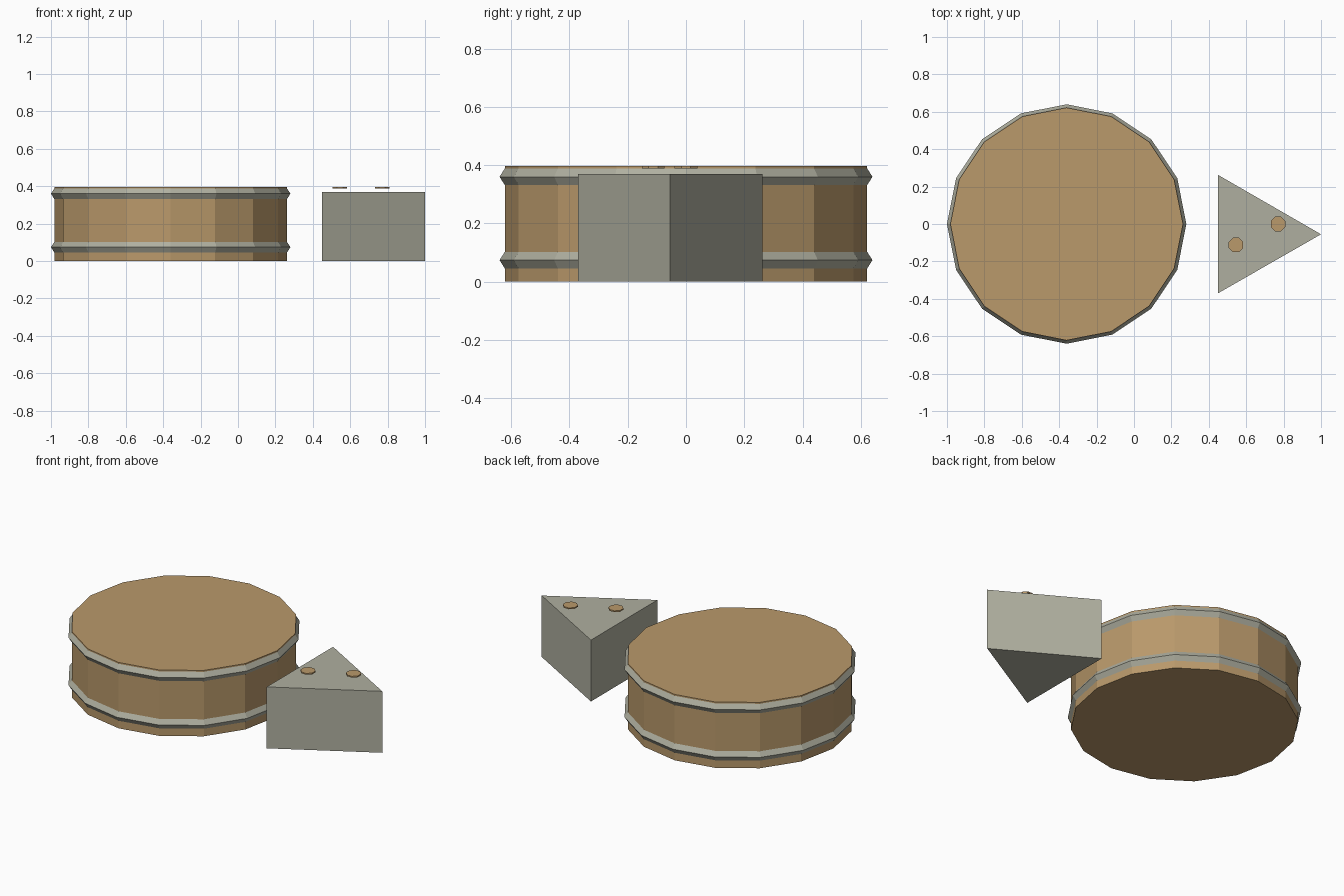
import bpy
import math

cube = bpy.data.objects.get("Cube")
if cube:
    bpy.data.objects.remove(cube, do_unlink=True)


def make_material(name, rgb):
    mat = bpy.data.materials.new(name)
    mat.use_nodes = True
    mat.diffuse_color = (*rgb, 1)
    mat.node_tree.nodes["Principled BSDF"].inputs["Base Color"].default_value = (*rgb, 1)
    return mat


TAN = make_material("tan", (0.49, 0.32, 0.147))
GREY = make_material("warm_grey", (0.43, 0.43, 0.35))


def add_mesh(name, verts, faces, mat):
    mesh = bpy.data.meshes.new(name)
    mesh.from_pydata(verts, [], faces)
    mesh.materials.append(mat)
    obj = bpy.data.objects.new(name, mesh)
    bpy.context.collection.objects.link(obj)
    return obj


def prism(name, outline, z0, z1, mat):
    # Extrude a counter-clockwise outline between two heights
    n = len(outline)
    verts = [(x, y, z) for z in (z0, z1) for x, y in outline]
    faces = [tuple(reversed(range(n))), tuple(range(n, 2 * n))]
    faces += [(i, (i + 1) % n, (i + 1) % n + n, i + n) for i in range(n)]
    return add_mesh(name, verts, faces, mat)


def circle(cx, cy, r, n, turn=0.0):
    angles = [turn + math.tau * i / n for i in range(n)]
    return [(cx + r * math.cos(a), cy + r * math.sin(a)) for a in angles]


def hoop(name, profile, cx, z, n, mat):
    # Revolve a closed (radius, height) profile
    m = len(profile)
    verts = [(x, y, z + h) for i in range(n) for r, h in profile
             for x, y in [circle(cx, 0, r, n)[i]]]
    faces = [(i * m + j, (i + 1) % n * m + j,
              (i + 1) % n * m + (j + 1) % m, i * m + (j + 1) % m)
             for i in range(n) for j in range(m)]
    return add_mesh(name, verts, faces, mat)


SIDES = 16
CENTRE = -0.36

# Round drum with two pointed hoops
prism("drum_body", circle(CENTRE, 0, 0.622, SIDES), 0, 0.397, TAN)
hoop_profile = [(0.6, -0.03), (0.621, -0.03), (0.64, 0), (0.621, 0.03), (0.6, 0.03)]
for name, z in (("lower_hoop", 0.074), ("upper_hoop", 0.36)):
    hoop(name, hoop_profile, CENTRE, z, SIDES, GREY)

# Triangular block beside the drum
prism("wedge_block", [(0.45, -0.37), (1.0, -0.055), (0.45, 0.262)], 0, 0.37, GREY)

# Small discs hovering over the block
for name, x, y in (("front_disc", 0.545, -0.112), ("back_disc", 0.77, 0.0)):
    prism(name, circle(x, y, 0.042, 8, math.pi / 8), 0.389, 0.397, TAN)
